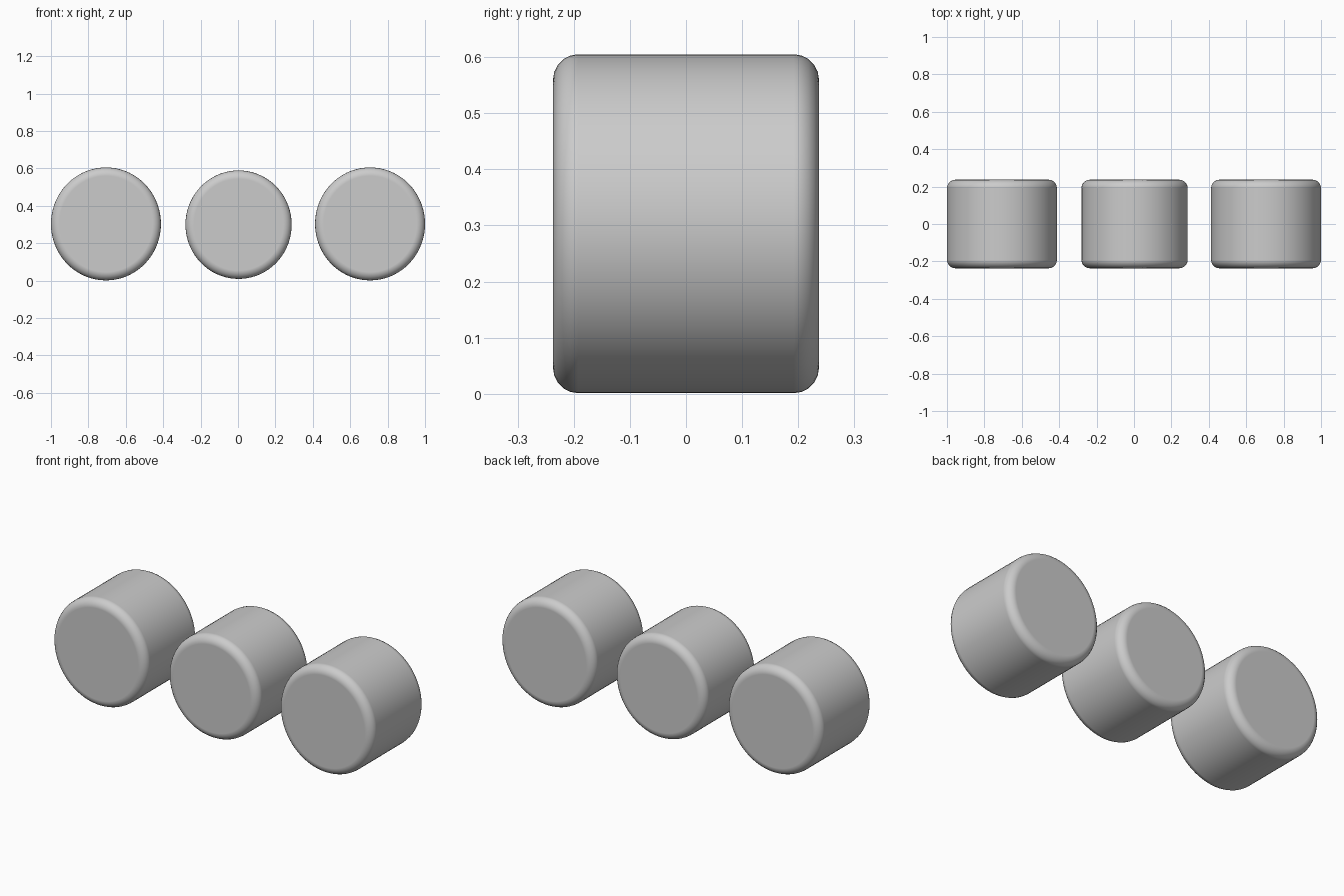
import bpy
from math import radians

if "Cube" in bpy.data.objects:
    bpy.data.objects.remove(bpy.data.objects["Cube"])

DEPTH = 0.474
BEVEL = 0.045


def rounded_drum(name, x, z, half_width, half_height):
    # Slightly oval drum lying along y, with rounded rims
    bpy.ops.mesh.primitive_cylinder_add(vertices=72, radius=1, depth=DEPTH)
    ob = bpy.context.object
    ob.name = name
    ob.scale = (half_width, half_height, 1)
    ob.rotation_euler = (radians(90), 0, 0)
    ob.location = (x, 0, z)
    bpy.ops.object.transform_apply(location=False, rotation=True, scale=True)
    bpy.ops.object.shade_smooth_by_angle(angle=radians(35))
    mod = ob.modifiers.new("rounded_rims", 'BEVEL')
    mod.width = BEVEL
    mod.segments = 5
    mod.limit_method = 'ANGLE'
    mod.angle_limit = radians(40)
    mod.harden_normals = True
    return ob


# Two larger outer drums
for side, label in ((-1, "left_drum"), (1, "right_drum")):
    rounded_drum(label, side * 0.706, 0.303, 0.294, 0.302)

# Slightly smaller middle drum
rounded_drum("middle_drum", 0.003, 0.299, 0.284, 0.290)
